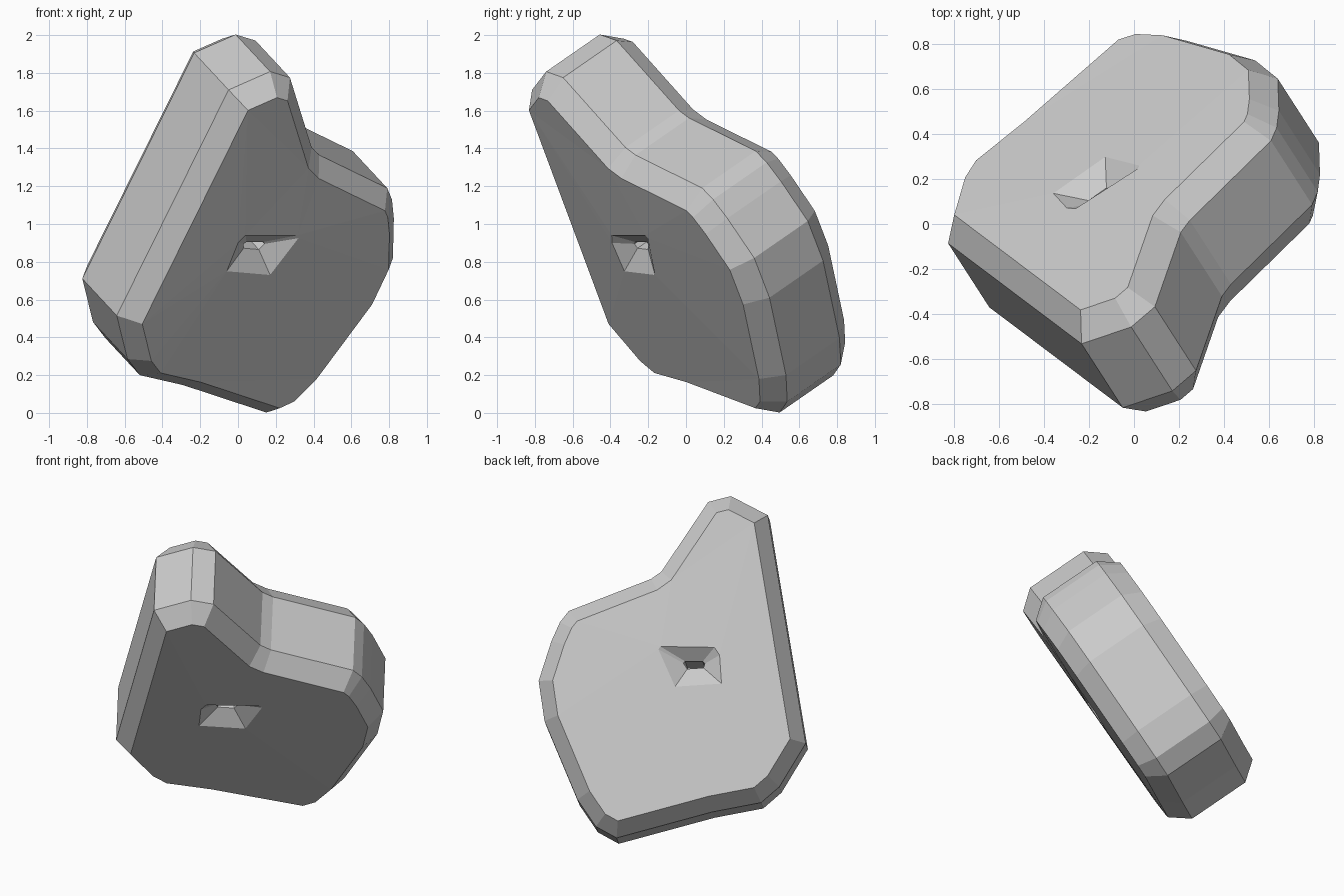
import bpy, bmesh
from mathutils import Vector

if "Cube" in bpy.data.objects:
    bpy.data.objects.remove(bpy.data.objects["Cube"])

# The slab is tilted: N is its thickness direction, D a distance along it
N = Vector((-0.47, 0.73, 0.505)).normalized()
MID = 0.486
RIM, FACE, THROAT = 0.291, 0.168, 0.238


def on_plane(x, z, d):
    return Vector((x, (d - N.x * x - N.z * z) / N.y, z))


def rings(bm, pts, d):
    """Matching vertex rings on both sides of the mid plane."""
    front = [on_plane(x, z, d) for x, z in pts]
    shift = N * 2 * (MID - d)
    return [bm.verts.new(p) for p in front], [bm.verts.new(p + shift) for p in front]


def walls(bm, a, b):
    n = len(a)
    for i in range(n):
        j = (i + 1) % n
        bm.faces.new((a[i], a[j], b[j], b[i]))


# Outline of the front rim, opening and narrow throat (x, z as seen from the front)
outline = [(-0.05, 1.71), (0.17, 1.807), (0.275, 1.775), (0.39, 1.405), (0.43, 1.365),
           (0.79, 1.19), (0.815, 1.13), (0.825, 1.03), (0.82, 0.82), (0.72, 0.61),
           (0.415, 0.20), (0.275, 0.06), (0.15, 0.002), (-0.29, 0.147),
           (-0.52, 0.20), (-0.585, 0.285), (-0.642, 0.515)]
opening = [(-0.06, 0.75), (0.17, 0.73), (0.32, 0.925), (0.315, 0.94),
           (0.04, 0.94), (0.0, 0.90)]
throat = [(0.03, 0.872), (0.11, 0.865), (0.14, 0.895), (0.135, 0.905),
          (0.045, 0.905), (0.03, 0.895)]

bm = bmesh.new()

# Slab with chamfered rim on both sides
front, back = rings(bm, outline, RIM)
walls(bm, front, back)
caps = [bm.faces.new(front), bm.faces.new(back)]
bmesh.ops.recalc_face_normals(bm, faces=bm.faces)
for cap in caps:
    bmesh.ops.inset_region(bm, faces=[cap], thickness=0.087, depth=0.115,
                           use_even_offset=True)
cap_edges = [list(c.edges) for c in caps]
bmesh.ops.delete(bm, geom=caps, context='FACES_ONLY')

# Funnel-shaped hole through the slab
wide = rings(bm, opening, FACE)
narrow = rings(bm, throat, THROAT)
for w, t in zip(wide, narrow):
    walls(bm, w, t)
walls(bm, *narrow)

# Flat faces around the hole
for edges, loop, normal in zip(cap_edges, wide, (-N, N)):
    hole = [bm.edges.get((loop[i - 1], loop[i])) for i in range(len(loop))]
    bmesh.ops.triangle_fill(bm, edges=edges + hole, use_beauty=True, normal=normal)
bmesh.ops.recalc_face_normals(bm, faces=bm.faces)

mesh = bpy.data.meshes.new("pierced_stone")
bm.to_mesh(mesh)
bm.free()
stone = bpy.data.objects.new("pierced_stone", mesh)
bpy.context.collection.objects.link(stone)
